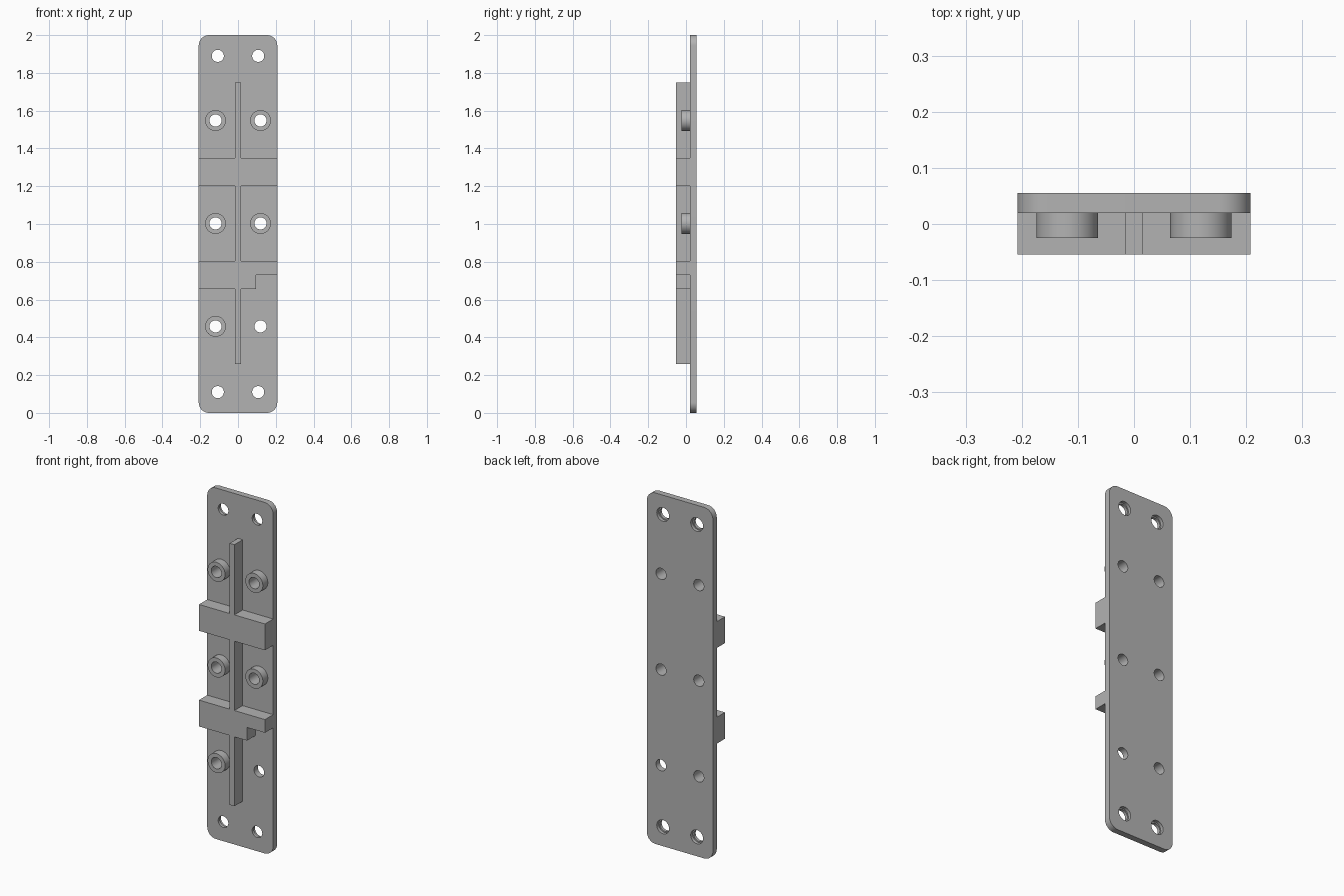
import bpy, bmesh, math
from mathutils import Vector

if "Cube" in bpy.data.objects:
    bpy.data.objects.remove(bpy.data.objects["Cube"], do_unlink=True)

grey = bpy.data.materials.new("plain_grey")
grey.use_nodes = True
colour = (0.45, 0.45, 0.45, 1)
grey.diffuse_color = colour
grey.node_tree.nodes["Principled BSDF"].inputs["Base Color"].default_value = colour

FRONT, BACK, MID = 0.02, 0.055, 0.037    # plate faces and counterbore floor
HALF_W, HOLE_R = 0.208, 0.032


def prism(name, outline, y0, y1):
    """Extrude an (x, z) outline from y0 to y1."""
    bm = bmesh.new()
    face = bm.faces.new([bm.verts.new((x, y0, z)) for x, z in outline])
    ext = bmesh.ops.extrude_face_region(bm, geom=[face])
    moved = [v for v in ext["geom"] if isinstance(v, bmesh.types.BMVert)]
    bmesh.ops.translate(bm, verts=moved, vec=Vector((0, y1 - y0, 0)))
    bmesh.ops.recalc_face_normals(bm, faces=bm.faces)
    mesh = bpy.data.meshes.new(name)
    bm.to_mesh(mesh)
    bm.free()
    mesh.materials.append(grey)
    obj = bpy.data.objects.new(name, mesh)
    bpy.context.collection.objects.link(obj)
    return obj


def arc(cx, cz, r, start=0, sweep=360, n=48):
    steps = n if sweep == 360 else n + 1
    angles = [math.radians(start + sweep * i / n) for i in range(steps)]
    return [(cx + r * math.cos(a), cz + r * math.sin(a)) for a in angles]


def cut(obj, cutters):
    for c in cutters:
        mod = obj.modifiers.new("hole", "BOOLEAN")
        mod.operation = "DIFFERENCE"
        mod.solver = "EXACT"
        mod.object = c
    deps = bpy.context.evaluated_depsgraph_get()
    deps.update()
    mesh = bpy.data.meshes.new_from_object(obj.evaluated_get(deps))
    obj.modifiers.clear()
    obj.data = mesh
    for c in cutters:
        bpy.data.objects.remove(c, do_unlink=True)


def smooth(obj):
    bpy.ops.object.select_all(action="DESELECT")
    obj.select_set(True)
    bpy.context.view_layer.objects.active = obj
    bpy.ops.object.shade_smooth_by_angle(angle=math.radians(30))


# Back plate with rounded corners
r = 0.055
outline = []
for sx, top, start in ((1, 1, 0), (-1, 1, 90), (-1, 0, 180), (1, 0, 270)):
    outline += arc(sx * (HALF_W - r), 2 - r if top else r, r, start, 90, 12)
plate = prism("back_plate", outline, FRONT, BACK)

# Fixing holes, with counterbored corners at the back
corners = [(x, z) for x in (-0.107, 0.107) for z in (0.11, 1.89)]
mounts = [(x, z) for x in (-0.119, 0.119) for z in (0.458, 1.003, 1.548)]
cutters = [prism("hole_cutter", arc(x, z, HOLE_R), -0.1, 0.1) for x, z in corners + mounts]
cutters += [prism("bore_cutter", arc(x, z, 0.039), MID, 0.1) for x, z in corners]
cut(plate, cutters)
smooth(plate)

# Hollow spacers; the lower left mount has none
for x, z in mounts:
    if x > 0 and z < 0.5:
        continue
    boss = prism("spacer", arc(x, z, 0.055), -0.025, FRONT)
    cut(boss, [prism("hole_cutter", arc(x, z, HOLE_R), -0.1, 0.1)])
    smooth(boss)

# Spine with two cross bars, the lower one notched
s, w = 0.015, HALF_W
right = [(s, 0.26), (s, 0.655), (0.095, 0.655), (0.095, 0.73), (w, 0.73), (w, 0.805),
         (s, 0.805), (s, 1.2), (w, 1.2), (w, 1.35), (s, 1.35), (s, 1.75)]
left = [(-s, 1.75), (-s, 1.35), (-w, 1.35), (-w, 1.2), (-s, 1.2), (-s, 0.805),
        (-w, 0.805), (-w, 0.655), (-s, 0.655), (-s, 0.26)]
prism("spine_and_cross_bars", right + left, -0.054, FRONT)
